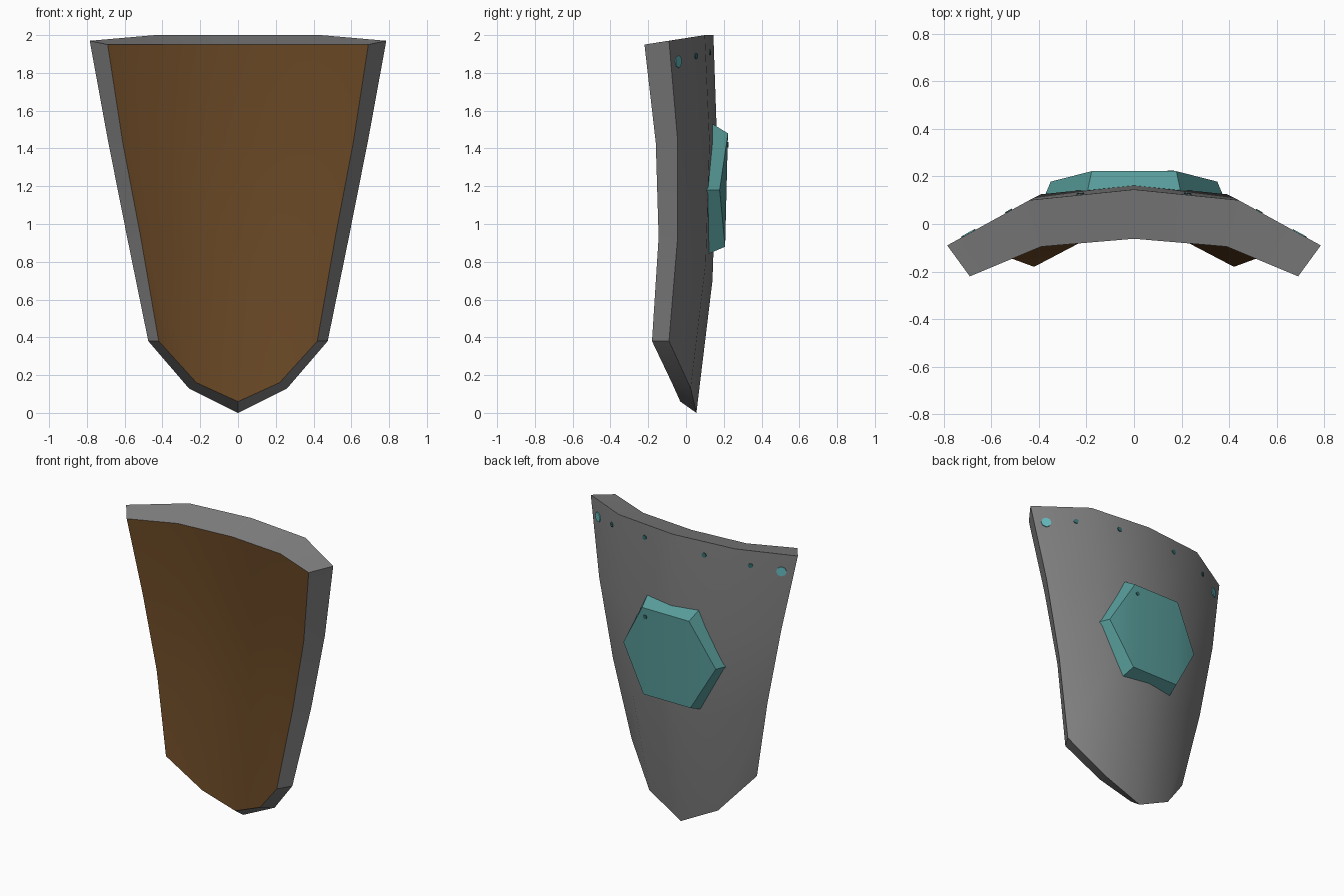
import bpy, bmesh, math
from mathutils import Vector
from mathutils.bvhtree import BVHTree

if "Cube" in bpy.data.objects:
    bpy.data.objects.remove(bpy.data.objects["Cube"])


def material(name, rgb):
    m = bpy.data.materials.new(name)
    m.diffuse_color = (*rgb, 1)
    m.use_nodes = True
    m.node_tree.nodes["Principled BSDF"].inputs["Base Color"].default_value = m.diffuse_color
    return m


GREY = material("grey_metal", (0.22, 0.22, 0.22))
BROWN = material("brown_leather", (0.145, 0.066, 0.019))
TEAL = material("teal", (0.095, 0.33, 0.32))
LIGHT = material("light_teal", (0.13, 0.5, 0.53))
DARK = material("dark_teal", (0.035, 0.14, 0.14))


def finish(bm, name, mats):
    """Turn a bmesh into a smooth-by-angle object and return its ray tree."""
    bmesh.ops.recalc_face_normals(bm, faces=bm.faces)
    tree = BVHTree.FromBMesh(bm)
    me = bpy.data.meshes.new(name)
    bm.to_mesh(me)
    bm.free()
    ob = bpy.data.objects.new(name, me)
    bpy.context.collection.objects.link(ob)
    for m in mats:
        me.materials.append(m)
    bpy.ops.object.select_all(action='DESELECT')
    ob.select_set(True)
    bpy.context.view_layer.objects.active = ob
    bpy.ops.object.shade_smooth_by_angle(angle=math.radians(30))
    return tree


# Shield half-profiles: rows from top to bottom, points centre / middle / edge
OUTER = [
    [(0, .145, 2.0), (.44, .10, 2.0), (.785, -.09, 1.97)],
    [(0, .165, 1.42), (.39, .125, 1.43), (.69, -.045, 1.45)],
    [(0, .14, .70), (.33, .105, .80), (.585, -.045, .92)],
    [(0, .055, 0), (.26, .025, .13), (.475, -.09, .38)],
]
INNER = [
    [(0, -.062, 1.95), (.39, -.095, 1.95), (.69, -.22, 1.95)],
    [(0, -.02, 1.42), (.34, -.05, 1.42), (.61, -.16, 1.43)],
    [(0, -.01, .75), (.29, -.035, .85), (.515, -.145, .93)],
    [(0, -.03, .06), (.22, -.075, .16), (.42, -.18, .38)],
]


def mirrored_grid(bm, rows):
    grid = []
    for row in rows:
        full = [(-x, y, z) for x, y, z in reversed(row[1:])] + row
        grid.append([bm.verts.new(p) for p in full])
    return grid


def sheet(bm, g, mat):
    for a, b in zip(g, g[1:]):
        for i in range(len(a) - 1):
            bm.faces.new((a[i], a[i + 1], b[i + 1], b[i])).material_index = mat


def border(g):
    return (g[0] + [r[-1] for r in g[1:-1]] + g[-1][::-1]
            + [r[0] for r in g[-2:0:-1]])


# Shield body: grey back and rim, brown inside
bm = bmesh.new()
outer, inner = mirrored_grid(bm, OUTER), mirrored_grid(bm, INNER)
sheet(bm, outer, 0)
sheet(bm, inner, 1)
bo, bi = border(outer), border(inner)
for i in range(len(bo)):
    j = (i + 1) % len(bo)
    bm.faces.new((bo[i], bo[j], bi[j], bi[i]))
shield_tree = finish(bm, "shield_body", [GREY, BROWN])

# Hexagonal boss on the back, its wide base sunk in the curved shield
bm = bmesh.new()
TOP = [(.35, .178, 1.18), (.178, .222, 1.48), (-.178, .222, 1.48),
       (-.35, .178, 1.18), (-.178, .207, .88), (.178, .207, .88)]
BASE = [(.385, .095, 1.18), (.195, .14, 1.53), (-.195, .14, 1.53),
        (-.385, .095, 1.18), (-.195, .115, .84), (.195, .115, .84)]
top = [bm.verts.new(p) for p in TOP]
base = [bm.verts.new(p) for p in BASE]
for i in range(6):
    j = (i + 1) % 6
    bm.faces.new((top[i], top[j], base[j], base[i]))
for ring in (top, base):
    bm.faces.new((ring[0], ring[1], ring[5]))
    bm.faces.new((ring[1], ring[2], ring[4], ring[5]))
    bm.faces.new((ring[2], ring[3], ring[4]))
boss_tree = finish(bm, "hexagon_boss", [TEAL])


def stud(name, tree, x, z, radius, mat):
    """Thin round plate laid on the back surface at x, z."""
    hit, normal, _, _ = tree.ray_cast(Vector((x, 2, z)), Vector((0, -1, 0)))
    bm = bmesh.new()
    bmesh.ops.create_cone(bm, cap_ends=True, segments=8, radius1=radius,
                          radius2=radius, depth=.008)
    bmesh.ops.rotate(bm, verts=bm.verts,
                     matrix=normal.to_track_quat('Z', 'Y').to_matrix())
    bmesh.ops.translate(bm, verts=bm.verts, vec=hit + normal * .001)
    finish(bm, name, [mat])


# Studs along the top of the back, and one on the boss
for side, s in (("left", -1), ("right", 1)):
    stud("corner_stud_" + side, shield_tree, s * .695, 1.86, .033, LIGHT)
    stud("outer_stud_" + side, shield_tree, s * .525, 1.89, .016, DARK)
    stud("inner_stud_" + side, shield_tree, s * .225, 1.91, .016, DARK)
stud("boss_stud", boss_tree, .155, 1.42, .014, DARK)
